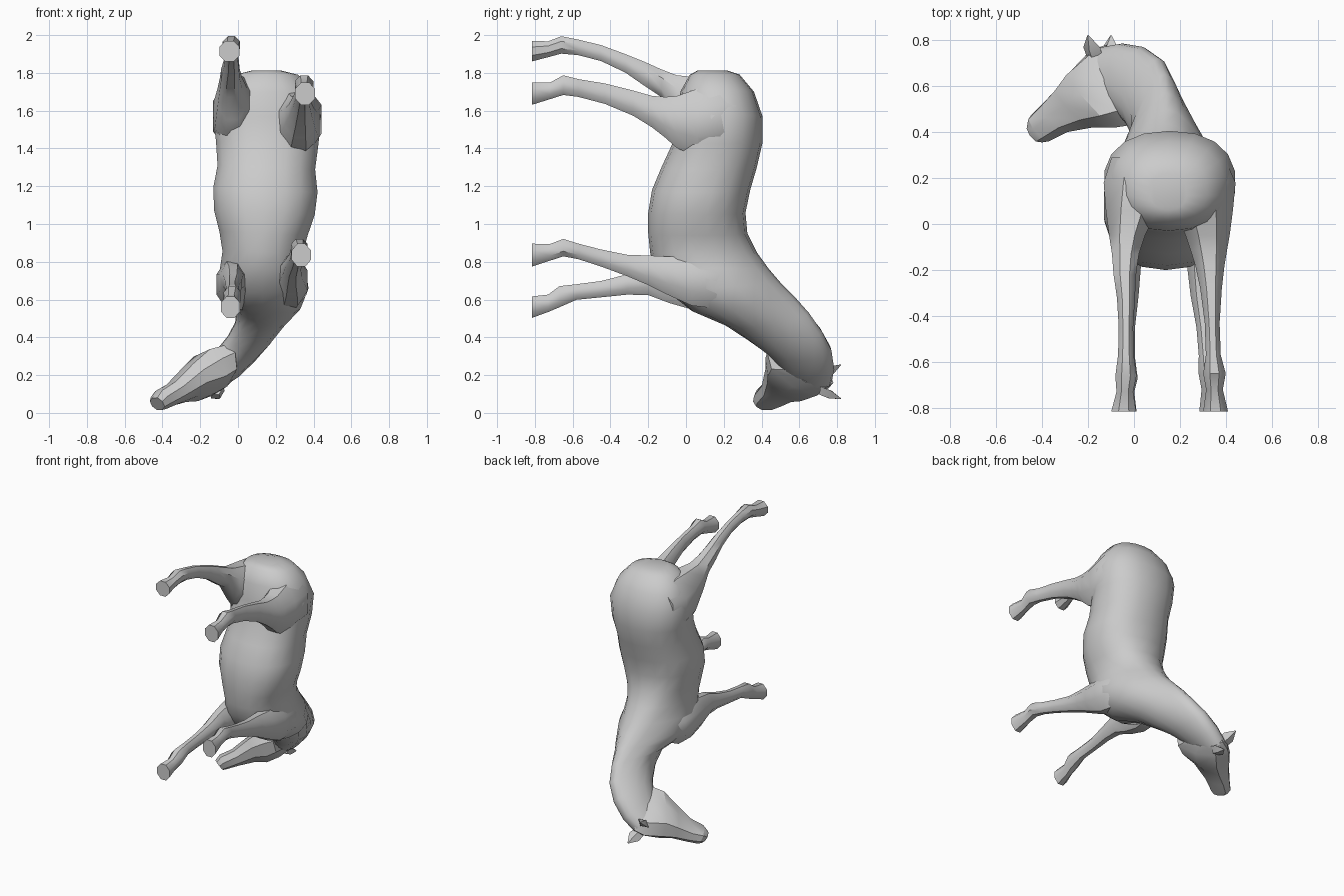
import bpy, bmesh, math
from mathutils import Vector

coat = bpy.data.materials.new("grey coat")
coat.diffuse_color = (0.6, 0.6, 0.6, 1)


def loft(name, rings, angle):
    """Skin a closed surface over rings of points."""
    bm = bmesh.new()
    loops = [[bm.verts.new(p) for p in ring] for ring in rings]
    n = len(loops[0])
    for a, b in zip(loops, loops[1:]):
        for i in range(n):
            j = (i + 1) % n
            bm.faces.new((a[i], a[j], b[j], b[i]))
    bm.faces.new(loops[0])
    bm.faces.new(loops[-1])
    bmesh.ops.recalc_face_normals(bm, faces=bm.faces[:])
    mesh = bpy.data.meshes.new(name)
    bm.to_mesh(mesh)
    bm.free()
    mesh.materials.append(coat)
    obj = bpy.data.objects.new(name, mesh)
    bpy.context.collection.objects.link(obj)
    bpy.ops.object.select_all(action='DESELECT')
    obj.select_set(True)
    bpy.context.view_layer.objects.active = obj
    bpy.ops.object.shade_smooth_by_angle(angle=math.radians(angle))
    return obj


def spine_rings(sections, sides, power=0.88):
    """Oval rings spanning a back point and a belly point; taper narrows the back."""
    mids = [(Vector(s[0]) + Vector(s[1])) / 2 for s in sections]
    rings = []
    for i, (t, b, w, taper) in enumerate(sections):
        along = mids[min(i + 1, len(mids) - 1)] - mids[max(i - 1, 0)]
        up = (Vector(t) - Vector(b)) / 2
        side = along.cross(up).normalized() * w
        ring = []
        for k in range(sides):
            a = 2 * math.pi * k / sides
            c, s = math.cos(a), math.sin(a)
            ring.append(mids[i] + up * math.copysign(abs(c) ** power, c)
                        + side * math.copysign(abs(s) ** power, s) * (1 - taper * max(c, 0)))
        rings.append(ring)
    return rings


def leg(name, stations):
    """Eight-sided leg running along y: x, y, z, half width, half depth."""
    rings = []
    for x, y, z, rx, rz in stations:
        rings.append([(x + rx * 1.06 * math.cos(a), y, z + rz * 1.06 * math.sin(a))
                      for a in (math.radians(22.5 + 45 * k) for k in range(8))])
    return loft(name, rings, 42)


# Barrel from rump to chest: z, centre x, back y, belly y, half width, back taper
barrel = [(1.812, .15, .22, .06, .08, 0), (1.79, .15, .285, .02, .17, 0),
          (1.70, .15, .36, -.03, .245, 0), (1.57, .155, .405, -.04, .288, 0),
          (1.43, .155, .405, -.07, .275, 0), (1.30, .15, .375, -.13, .262, 0),
          (1.18, .145, .34, -.18, .28, 0), (1.06, .14, .315, -.2, .27, 0),
          (.95, .135, .325, -.2, .237, .05), (.85, .13, .375, -.19, .215, .15),
          (.76, .13, .44, -.17, .23, .35)]
sections = [((x, yb, z), (x, yf, z), w, t) for z, x, yb, yf, w, t in barrel]
# Shoulders and curved neck: crest point, throat point, half width, taper
sections += [((.14, .50, .69), (.13, -.09, .635), .243, .5),
             ((.14, .57, .62), (.13, .03, .54), .20, .58),
             ((.135, .65, .53), (.10, .20, .48), .135, .5),
             ((.11, .72, .43), (.05, .32, .41), .11, .35),
             ((.04, .77, .33), (.0, .41, .35), .097, .2),
             ((-.05, .785, .23), (-.05, .47, .30), .09, .1),
             ((-.13, .77, .16), (-.10, .5, .25), .075, 0)]
loft("body_and_neck", spine_rings(sections, 18), 50)

# Head: forehead point, jaw point, half width
head = [((-.12, .78, .16), (-.01, .52, .29), .07, 0),
        ((-.19, .755, .13), (-.015, .43, .32), .10, 0),
        ((-.28, .66, .11), (-.08, .42, .29), .115, 0),
        ((-.33, .59, .09), (-.18, .42, .23), .085, 0),
        ((-.40, .52, .06), (-.29, .40, .14), .06, 0),
        ((-.45, .47, .045), (-.37, .36, .09), .055, 0),
        ((-.455, .43, .035), (-.40, .355, .06), .042, 0)]
loft("head", spine_rings(head, 8), 30)

# Ears: base centre and tip
for name, base, tip in (("upper_ear", (-.175, .74, .21), (-.20, .82, .255)),
                        ("lower_ear", (-.11, .73, .11), (-.10, .82, .075))):
    base, tip = Vector(base), Vector(tip)
    d = (tip - base).normalized()
    u = d.cross(Vector((.5, 0, -.86))).normalized()
    v = d.cross(u)
    rings = []
    for f, r in ((-.2, .04), (.35, .042), (1, .004)):
        c = base.lerp(tip, f)
        rings.append([c + u * r * math.cos(a) + v * r * .6 * math.sin(a)
                      for a in (math.pi / 2 * k for k in range(4))])
    loft(name, rings, 20)

# Hind legs from thigh to hoof
leg("right_hind_leg", [
    (.27, .29, 1.57, .125, .13), (.29, .18, 1.555, .155, .19), (.305, .06, 1.535, .128, .185),
    (.32, -.05, 1.54, .098, .14), (.325, -.11, 1.565, .082, .11),
    (.33, -.18, 1.595, .065, .085), (.335, -.28, 1.64, .048, .068), (.34, -.43, 1.69, .033, .055),
    (.345, -.57, 1.72, .033, .048), (.35, -.65, 1.735, .05, .053),
    (.35, -.72, 1.705, .037, .045), (.355, -.815, 1.69, .055, .06)])
leg("left_hind_leg", [
    (.02, .29, 1.58, .12, .13), (.015, .18, 1.57, .15, .20), (-.01, .06, 1.59, .115, .19),
    (-.03, -.05, 1.67, .08, .12), (-.037, -.13, 1.745, .06, .075), (-.04, -.22, 1.795, .05, .065),
    (-.035, -.32, 1.85, .04, .05), (-.035, -.45, 1.905, .032, .043), (-.035, -.57, 1.935, .035, .042),
    (-.035, -.66, 1.948, .047, .047), (-.04, -.73, 1.925, .037, .043),
    (-.045, -.815, 1.915, .055, .055)])

# Front legs from shoulder to hoof
leg("right_front_leg", [
    (.245, .27, .67, .07, .08), (.265, .16, .68, .1, .13), (.28, .03, .70, .09, .135),
    (.285, -.09, .725, .07, .105),
    (.285, -.2, .755, .053, .08), (.29, -.31, .78, .045, .058), (.305, -.45, .82, .034, .046),
    (.315, -.57, .855, .034, .042), (.325, -.65, .875, .045, .047),
    (.33, -.72, .85, .037, .045), (.335, -.815, .835, .052, .062)])
leg("left_front_leg", [
    (.01, .27, .67, .07, .08), (-.01, .16, .67, .1, .13), (-.025, .03, .68, .09, .135),
    (-.03, -.09, .69, .07, .11),
    (-.025, -.2, .70, .055, .078), (-.025, -.31, .68, .046, .055), (-.03, -.45, .655, .035, .044),
    (-.03, -.58, .64, .035, .042), (-.03, -.67, .615, .047, .057),
    (-.035, -.73, .58, .037, .047), (-.04, -.815, .56, .052, .058)])
